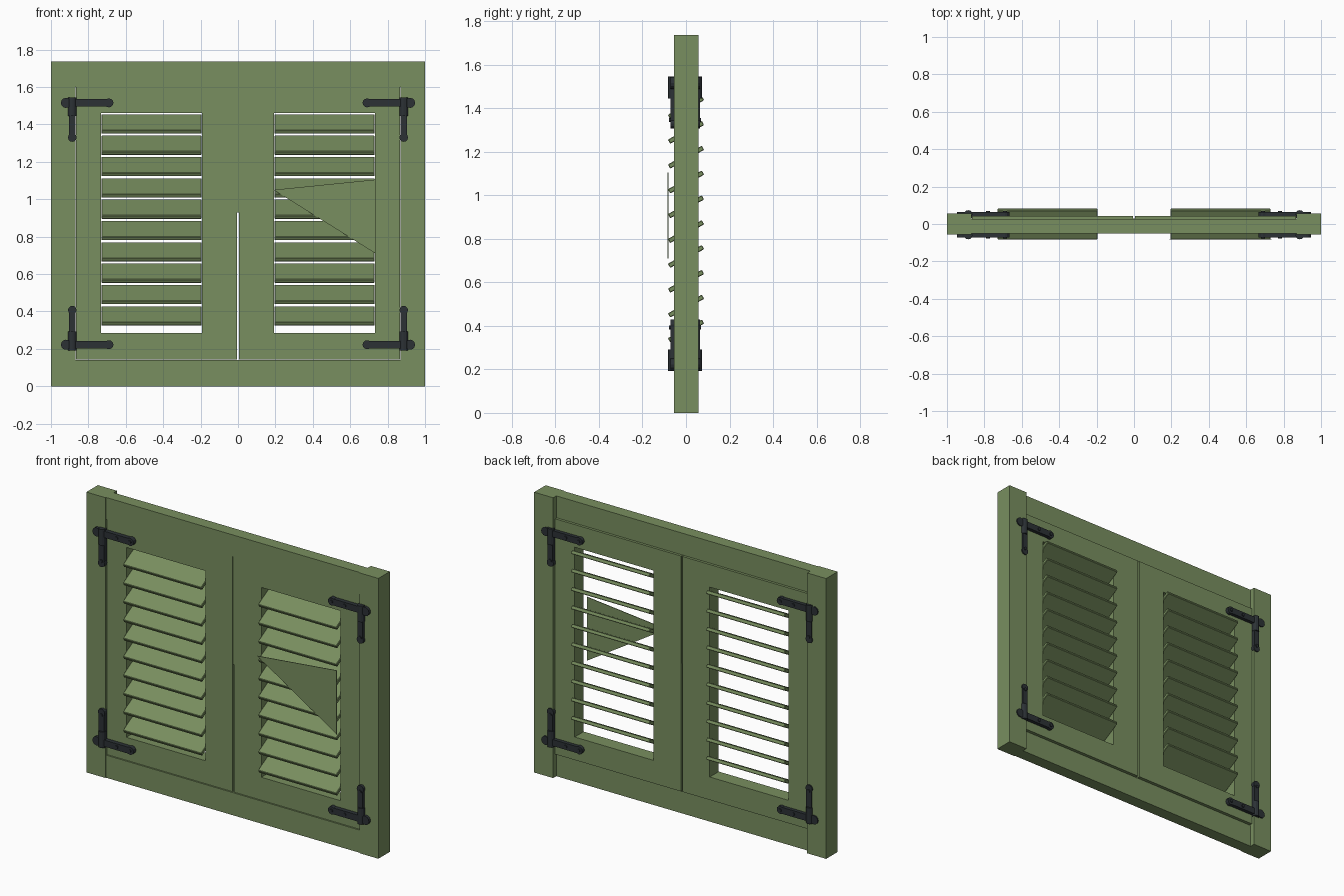
import bpy, bmesh, math
from mathutils import Matrix, Vector

cube = bpy.data.objects.get("Cube")
if cube:
    bpy.data.objects.remove(cube, do_unlink=True)


def material(name, rgb):
    m = bpy.data.materials.new(name)
    m.use_nodes = True
    color = (*rgb, 1)
    m.diffuse_color = color
    bsdf = m.node_tree.nodes["Principled BSDF"]
    bsdf.inputs["Base Color"].default_value = color
    bsdf.inputs["Roughness"].default_value = 0.8
    return m


GREEN = material("sage_green_paint", (0.19, 0.275, 0.115))
IRON = material("dark_iron", (0.025, 0.031, 0.036))


def finish(name, bm, mat):
    bmesh.ops.recalc_face_normals(bm, faces=bm.faces)
    mesh = bpy.data.meshes.new(name)
    bm.to_mesh(mesh)
    bm.free()
    mesh.materials.append(mat)
    obj = bpy.data.objects.new(name, mesh)
    bpy.context.collection.objects.link(obj)
    return obj


def add_box(bm, x, y, z, rot=0.0):
    """Box from (min, max) ranges, optionally turned about the x axis."""
    centre = Vector([(a + b) / 2 for a, b in (x, y, z)])
    size = [b - a for a, b in (x, y, z)]
    mat = Matrix.Translation(centre) @ Matrix.Rotation(rot, 4, "X") @ Matrix.Diagonal((*size, 1))
    bmesh.ops.create_cube(bm, size=1, matrix=mat)


def box(name, x, y, z):
    bm = bmesh.new()
    add_box(bm, x, y, z)
    return finish(name, bm, GREEN)


def add_disc(bm, x, y, z, radius, depth, axis):
    turn = Matrix.Rotation(math.pi / 2, 4, "X") if axis == "Y" else Matrix()
    bmesh.ops.create_cone(bm, cap_ends=True, segments=12, radius1=radius, radius2=radius,
                          depth=depth, matrix=Matrix.Translation((x, y, z)) @ turn)


HEIGHT = 1.735
SHUTTER_Y = (-0.046, 0.042)
OPEN_X, OPEN_Z = (0.192, 0.733), (0.285, 1.46)
SHUT_X, SHUT_Z = (0.005, 0.866), (0.143, 1.6)
PITCH, SLAT_TOP, TILT = 0.114, 1.455, math.radians(28.9)


def mirrored(side, span):
    return tuple(sorted((side * span[0], side * span[1])))


# Fixed rails of the outer frame
box("top_frame_rail", (-0.87, 0.87), (-0.05, 0.026), (1.6, HEIGHT))
box("bottom_frame_rail", (-0.87, 0.87), (-0.05, 0.026), (0, 0.14))

for side, label in ((1, "left"), (-1, "right")):
    box(f"{label}_frame_post", mirrored(side, (0.87, 1)), (-0.055, 0.057), (0, HEIGHT))

    # Shutter leaf: two stiles and two rails around the louvre opening
    bm = bmesh.new()
    for x in ((SHUT_X[0], OPEN_X[0]), (OPEN_X[1], SHUT_X[1])):
        add_box(bm, mirrored(side, x), SHUTTER_Y, SHUT_Z)
    for z in ((SHUT_Z[0], OPEN_Z[0]), (OPEN_Z[1], SHUT_Z[1])):
        add_box(bm, mirrored(side, OPEN_X), SHUTTER_Y, z)
    finish(f"{label}_shutter_leaf", bm, GREEN)

    # Tilted louvre slats, low edge to the front
    bm = bmesh.new()
    for i in range(10):
        mid = SLAT_TOP - 0.0525 - i * PITCH
        add_box(bm, mirrored(side, (0.194, 0.731)), (-0.089, 0.089),
                (mid - 0.011, mid + 0.011), TILT)
    slats = finish(f"{label}_louvre_slats", bm, GREEN)
    bevel = slats.modifiers.new("soft_edges", "BEVEL")
    bevel.width = 0.003
    bevel.segments = 1

    # L-shaped iron hinges on both faces, with the upright turned inward
    for face, face_label in ((-1, "front"), (1, "back")):
        for z, up, level in ((1.515, -1, "upper"), (0.222, 1, "lower")):
            bm = bmesh.new()
            surface = -0.06 if face < 0 else 0.052
            y = tuple(sorted((surface - face * 0.02, surface + face * 0.012)))
            y_mid, depth = sum(y) / 2, y[1] - y[0]
            add_box(bm, mirrored(side, (0.69, 0.92)), y, (z - 0.02, z + 0.02))
            add_box(bm, mirrored(side, (0.868, 0.904)), y, tuple(sorted((z, z + up * 0.185))))
            for x, dz, r in ((0.69, 0, 0.024), (0.92, 0, 0.027), (0.886, up * 0.185, 0.023)):
                add_disc(bm, side * x, y_mid, z + dz, r, depth, "Y")
            # Pivot barrel and rivets
            add_disc(bm, side * 0.886, surface, z + up * 0.02, 0.022, 0.1, "Z")
            for x, dz in ((0.69, 0), (0.78, 0), (0.886, up * 0.17)):
                add_disc(bm, side * x, surface + face * 0.012, z + dz, 0.01, 0.012, "Y")
            finish(f"{label}_{level}_{face_label}_hinge", bm, IRON)

# Loose sheet lying across the left louvres
bm = bmesh.new()
corners = [(0.19, 1.05), (0.735, 1.105), (0.735, 0.71)]
bm.faces.new([bm.verts.new((x, -0.082, z)) for x, z in corners])
sheet = finish("left_louvre_cover_sheet", bm, GREEN)
solid = sheet.modifiers.new("sheet_thickness", "SOLIDIFY")
solid.thickness = 0.004
solid.offset = 0

# Narrow strip closing the upper part of the centre gap
box("centre_gap_strip", (-0.008, 0.008), (-0.044, 0.03), (0.93, 1.6))
